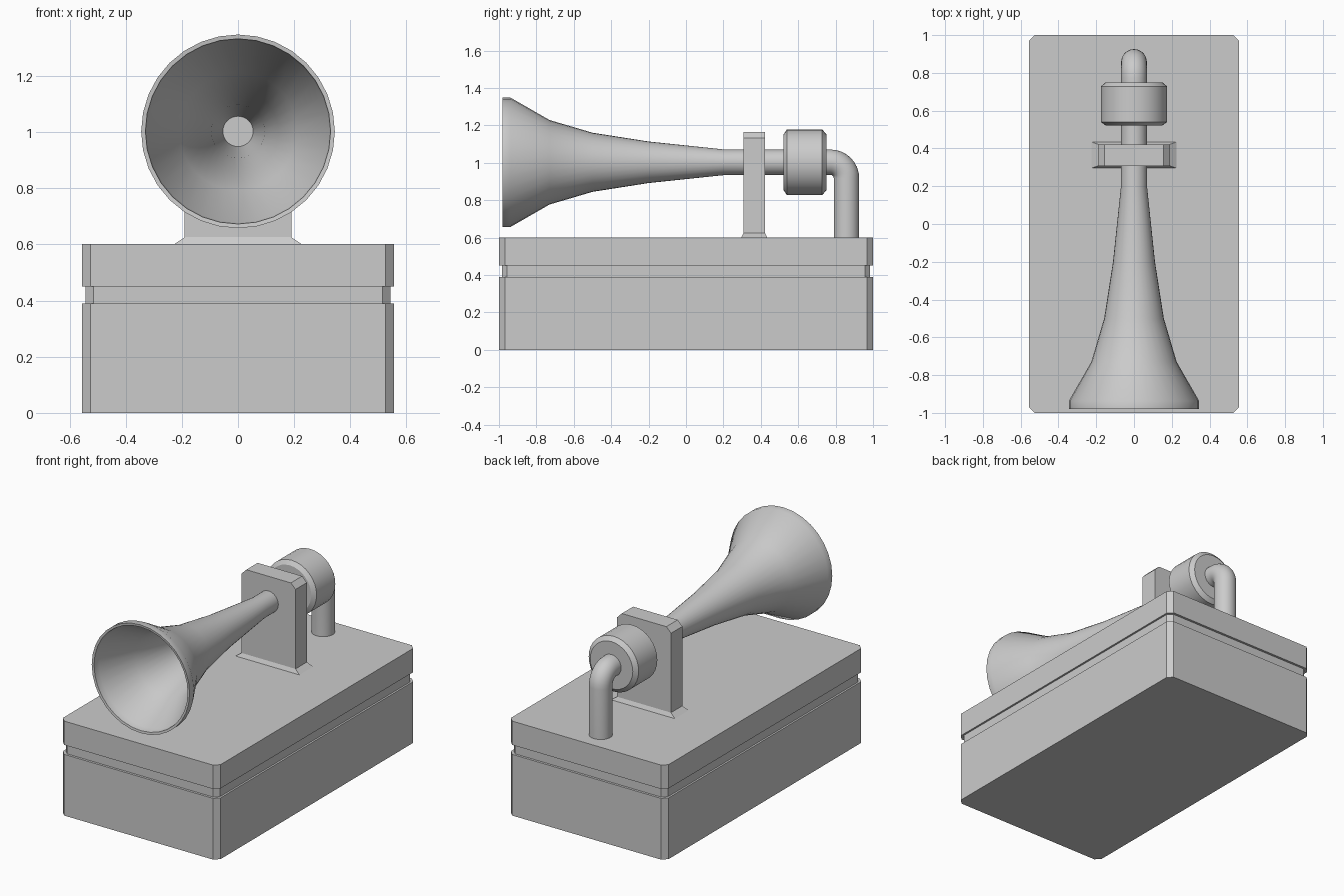
import bpy, bmesh, math

if "Cube" in bpy.data.objects:
    bpy.data.objects.remove(bpy.data.objects["Cube"])

SEG = 32
AXIS_Z = 1.003  # height of the horn axis

grey = bpy.data.materials.new("light_grey")
grey.diffuse_color = (0.6, 0.6, 0.6, 1)
grey.use_nodes = True
grey.node_tree.nodes["Principled BSDF"].inputs["Base Color"].default_value = grey.diffuse_color


def loft(name, rings, smooth=None):
    """Skin a list of equal-length point rings and cap both ends."""
    bm = bmesh.new()
    loops = [[bm.verts.new(p) for p in ring] for ring in rings]
    n = len(loops[0])
    for a, b in zip(loops, loops[1:]):
        for i in range(n):
            j = (i + 1) % n
            bm.faces.new((a[i], a[j], b[j], b[i]))
    bm.faces.new(loops[0])
    bm.faces.new(loops[-1])
    bmesh.ops.recalc_face_normals(bm, faces=bm.faces)
    me = bpy.data.meshes.new(name)
    bm.to_mesh(me)
    bm.free()
    me.materials.append(grey)
    ob = bpy.data.objects.new(name, me)
    bpy.context.collection.objects.link(ob)
    if smooth:
        bpy.ops.object.select_all(action='DESELECT')
        ob.select_set(True)
        bpy.context.view_layer.objects.active = ob
        bpy.ops.object.shade_smooth_by_angle(angle=math.radians(smooth))
    return ob


def circle(y, r, z=AXIS_Z, tilt=0.0):
    """Ring facing +y, tilted downwards by the given angle."""
    pts = []
    for i in range(SEG):
        t = 2 * math.pi * i / SEG
        u = r * math.sin(t)
        pts.append((r * math.cos(t), y + u * math.sin(tilt), z + u * math.cos(tilt)))
    return pts


def block(hx, hy, z, c, cy=0.0):
    """Rectangle ring with cut corners."""
    return [(x, cy + y, z) for x, y in (
        (hx, -hy + c), (hx, hy - c), (hx - c, hy), (-hx + c, hy),
        (-hx, hy - c), (-hx, -hy + c), (-hx + c, -hy), (hx - c, -hy))]


# Base box with a recessed groove
W, G = 0.556, 0.012
loft("base_box", [
    block(W, 1, 0, 0.031), block(W, 1, 0.39, 0.031),
    block(W - G, 1 - G - 0.003, 0.39, 0.029), block(W - G, 1 - G - 0.003, 0.45, 0.029),
    block(W, 1, 0.45, 0.031), block(W, 1, 0.602, 0.031)])

# Flared horn: inside wall, rim, then outside wall
inner = [(0.2, 0.054), (-0.2, 0.095), (-0.5, 0.145), (-0.73, 0.21), (-0.935, 0.325), (-0.978, 0.33)]
outer = [(-0.98, 0.345), (-0.937, 0.345), (-0.73, 0.226), (-0.5, 0.158), (-0.2, 0.111),
         (0.2, 0.069), (0.55, 0.068)]
loft("horn", [circle(y, r) for y, r in inner + outer], 40)

# Sound drum with bevelled ends
loft("drum", [circle(y, r) for y, r in (
    (0.522, 0.15), (0.54, 0.176), (0.728, 0.176), (0.75, 0.15))], 30)

# Elbow pipe running down into the base
B = 0.085
bend = [circle(0.773 + B * math.sin(a), 0.068, AXIS_Z - B + B * math.cos(a), a)
        for a in (math.pi / 2 * k / 8 for k in range(9))]
loft("elbow_pipe", [circle(0.70, 0.068)] + bend
     + [circle(0.773 + B, 0.068, 0.59, math.pi / 2)], 40)

# Bracket plate with cut top corners
T, C = 1.165, 0.033
outline = [(-0.19, 0.61), (0.19, 0.61), (0.19, T - C), (0.19 - C, T), (-0.19 + C, T), (-0.19, T - C)]
loft("bracket_plate", [[(x, y, z) for x, z in outline] for y in (0.308, 0.422)])

# Sloped foot of the bracket
loft("bracket_foot", [
    [(sx * hx, 0.365 + sy * hy, z) for sx, sy in ((1, -1), (1, 1), (-1, 1), (-1, -1))]
    for hx, hy, z in ((0.23, 0.071, 0.599), (0.19, 0.057, 0.626))])
